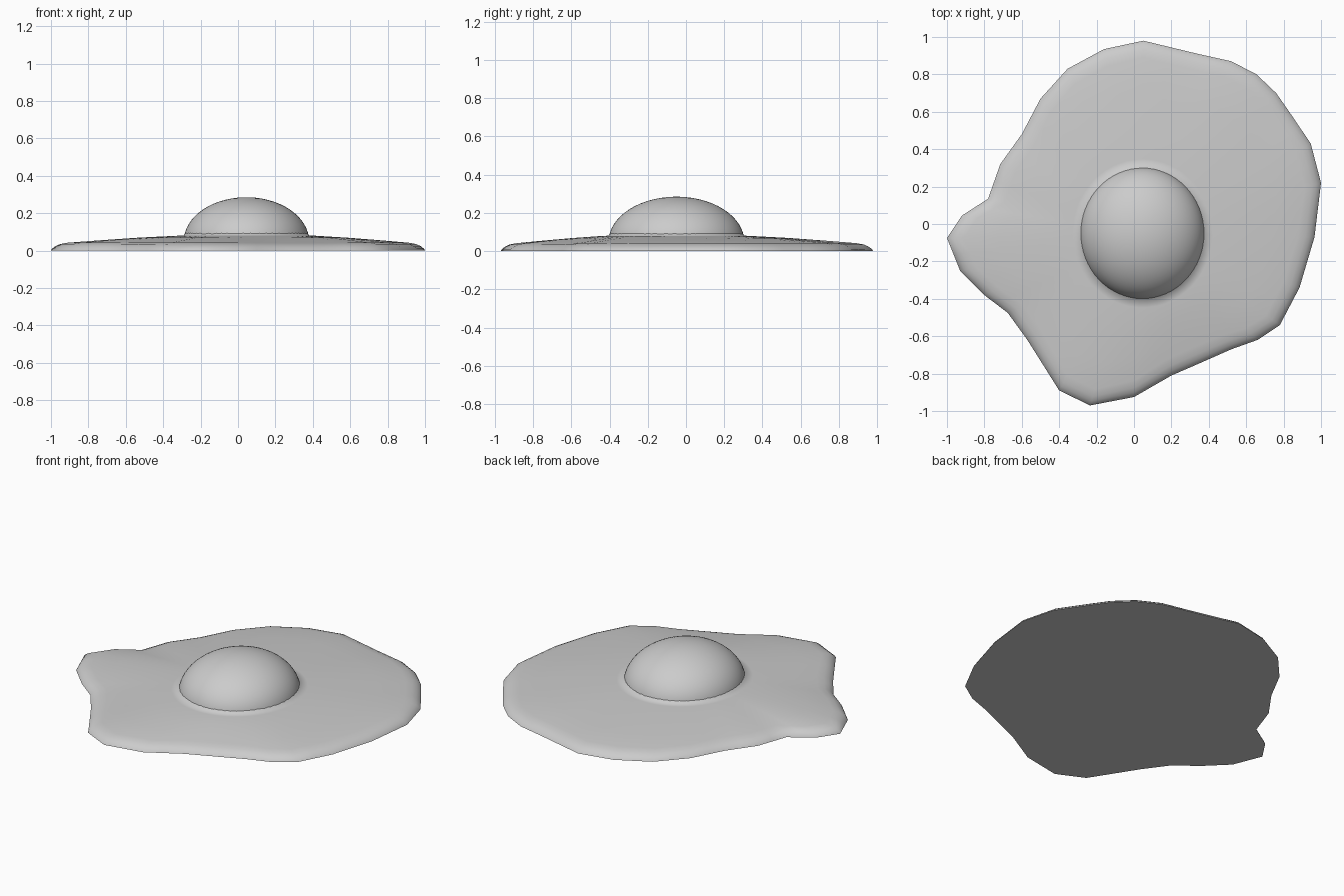
import bpy
import bmesh
from math import sin, cos, pi, radians, atan2
from mathutils import Vector

default_cube = bpy.data.objects.get("Cube")
if default_cube:
    bpy.data.objects.remove(default_cube, do_unlink=True)


def make_material(name, colour):
    material = bpy.data.materials.new(name)
    material.use_nodes = True
    material.diffuse_color = colour
    shader = material.node_tree.nodes["Principled BSDF"]
    shader.inputs["Base Color"].default_value = colour
    return material


def make_shell(name, rings, material):
    """Bridge closed rings in order, then cap the first and last ring."""
    mesh = bpy.data.meshes.new(name)
    bm = bmesh.new()
    rows = [[bm.verts.new(point) for point in ring] for ring in rings]
    for lower, upper in zip(rows, rows[1:]):
        for i in range(len(lower)):
            j = (i + 1) % len(lower)
            bm.faces.new((lower[i], lower[j], upper[j], upper[i]))
    bm.faces.new(rows[0][::-1])
    bm.faces.new(rows[-1])
    bmesh.ops.recalc_face_normals(bm, faces=bm.faces)
    bm.to_mesh(mesh)
    bm.free()
    mesh.materials.append(material)
    shell = bpy.data.objects.new(name, mesh)
    bpy.context.collection.objects.link(shell)
    bpy.ops.object.select_all(action="DESELECT")
    shell.select_set(True)
    bpy.context.view_layer.objects.active = shell
    bpy.ops.object.shade_smooth_by_angle(angle=radians(60))
    return shell


grey = make_material("plain grey", (0.6, 0.6, 0.6, 1))

yolk_centre = Vector((0.045, -0.05, 0))
yolk_width, yolk_depth = 0.335, 0.355


def yolk_point(angle, scale, height):
    return yolk_centre + Vector((yolk_width * scale * cos(angle),
                                 yolk_depth * scale * sin(angle), height))


# Irregular edge of the egg white, anticlockwise
corners = [
    (1, .22), (.945, .43), (.83, .6), (.76, .7), (.655, .8), (.52, .87),
    (.34, .91), (.05, .98), (-.16, .935), (-.355, .83), (-.5, .67),
    (-.6, .48), (-.715, .32), (-.78, .135), (-.92, .045), (-1, -.075),
    (-.93, -.25), (-.8, -.38), (-.675, -.475), (-.57, -.62), (-.4, -.89),
    (-.235, -.97), (0, -.925), (.2, -.81), (.35, -.745), (.52, -.67),
    (.66, -.62), (.78, -.54), (.885, -.34), (.965, -.07)]
outline = []
for i, corner in enumerate(corners):
    start = Vector((*corner, 0))
    end = Vector((*corners[(i + 1) % len(corners)], 0))
    outline += [start, start.lerp(end, 0.5)]

directions = []
for point in outline:
    offset = point - yolk_centre
    directions.append(atan2(offset.y / yolk_depth, offset.x / yolk_width))


def white_ring(inset, height):
    """Ring a fixed distance in from the outer edge."""
    ring = []
    for point in outline:
        inward = (yolk_centre - point).normalized()
        ring.append(point + inward * inset + Vector((0, 0, height)))
    return ring


def blend_ring(amount, height):
    """Ring part of the way from the outer shoulder to the yolk."""
    shoulder = white_ring(0.09, height)
    return [point.lerp(yolk_point(angle, 1.12, height), amount)
            for point, angle in zip(shoulder, directions)]


# Egg white: rounded rim, gentle slope, lip tucked under the yolk
white_rings = [white_ring(0, 0), white_ring(0.006, 0.01),
               white_ring(0.025, 0.024), white_ring(0.05, 0.035),
               blend_ring(0, 0.042), blend_ring(0.3, 0.055),
               blend_ring(0.65, 0.069), blend_ring(1, 0.079)]
for scale, height in [(1, 0.081), (0.94, 0.12), (0.8, 0.13)]:
    white_rings.append([yolk_point(a, scale, height) for a in directions])
make_shell("egg_white", white_rings, grey)

# Yolk: smooth low dome
segments, levels = 64, 16
yolk_rings = []
for level in range(levels):
    rise = pi / 2 * level / (levels - 0.5)
    yolk_rings.append([
        yolk_point(2 * pi * i / segments, cos(rise), 0.05 + 0.235 * sin(rise))
        for i in range(segments)])
make_shell("yolk", yolk_rings, grey)
